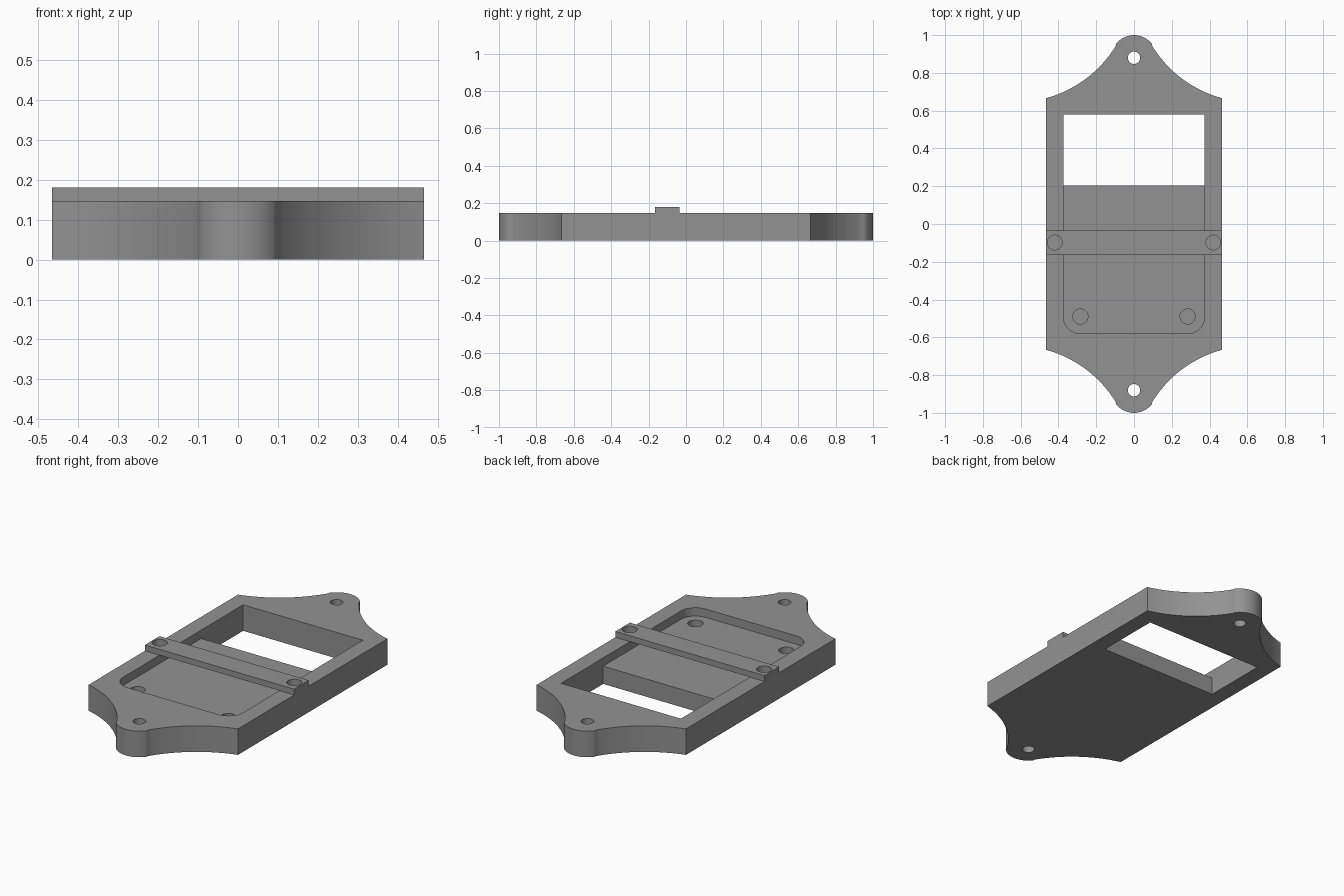
import bpy, bmesh, math

if "Cube" in bpy.data.objects:
    bpy.data.objects.remove(bpy.data.objects["Cube"])

H, FLOOR, BAR_TOP = 0.147, 0.10, 0.18      # plate, pocket floor and bar heights
W, Y_SHOULDER = 0.466, 0.666               # half width, shoulder position
PX, PY = 0.374, 0.58                       # pocket half sizes

grey = bpy.data.materials.new("grey")
grey.diffuse_color = (0.29, 0.29, 0.29, 1)
grey.use_nodes = True
grey.node_tree.nodes["Principled BSDF"].inputs["Base Color"].default_value = grey.diffuse_color


def arc(cx, cy, r, a0, a1, n):
    return [(cx + r * math.cos(a0 + (a1 - a0) * i / n),
             cy + r * math.sin(a0 + (a1 - a0) * i / n)) for i in range(n + 1)]


def prism(name, pts, z0, z1):
    """Extrude a counter-clockwise outline from z0 to z1."""
    bm = bmesh.new()
    face = bm.faces.new([bm.verts.new((x, y, z0)) for x, y in pts])
    ext = bmesh.ops.extrude_face_region(bm, geom=[face])
    for v in ext["geom"]:
        if isinstance(v, bmesh.types.BMVert):
            v.co.z = z1
    bmesh.ops.recalc_face_normals(bm, faces=bm.faces)
    me = bpy.data.meshes.new(name)
    bm.to_mesh(me)
    bm.free()
    me.materials.append(grey)
    ob = bpy.data.objects.new(name, me)
    bpy.context.collection.objects.link(ob)
    return ob


def rect(x0, x1, y0, y1):
    return [(x0, y0), (x1, y0), (x1, y1), (x0, y1)]


def cut(ob, cutter):
    m = ob.modifiers.new(cutter.name, 'BOOLEAN')
    m.operation, m.solver, m.object = 'DIFFERENCE', 'EXACT', cutter
    cutter.hide_render = True
    cutter.hide_set(True)


def hole(name, x, y, r, z0, z1):
    return prism(name, arc(x, y, r, 0, 2 * math.pi, 32)[:-1], z0, z1)


# Plate outline: concave shoulder flowing into a rounded ear, then mirrored
cx, cy, ey, er = 0.63, 1.27, 0.88, 0.12
r = math.hypot(cx - W, cy - Y_SHOULDER)
a0 = math.atan2(Y_SHOULDER - cy, W - cx) + 2 * math.pi
a1 = math.atan2(ey - cy, -cx) + 2 * math.pi
shoulder = arc(cx, cy, r, a0, a1, 20)
ear = arc(0, ey, er, a1 - math.pi, math.pi / 2, 10)
quarter = shoulder + ear[1:]
half = quarter + [(-x, y) for x, y in quarter[-2::-1]]
plate = prism("mounting_plate", half + [(-x, -y) for x, y in half], 0, H)

# Pocket with two rounded front corners, and the window behind it
c = 0.09
pocket = (arc(-PX + c, -PY + c, c, math.pi, 1.5 * math.pi, 10)
          + arc(PX - c, -PY + c, c, 1.5 * math.pi, 2 * math.pi, 10)
          + [(PX, PY), (-PX, PY)])
cut(plate, prism("pocket_cutter", pocket, FLOOR, H + 0.1))
cut(plate, prism("window_cutter", rect(-PX, PX, 0.205, PY), -0.1, H + 0.05))

# Strap bridging the pocket
bar = prism("cross_bar", rect(-W, W, -0.165, -0.035), H, BAR_TOP)

# Ear holes go through; screw holes are blind
for s in (-1, 1):
    cut(plate, hole("ear_hole_cutter", 0, s * ey, 0.033, -0.1, 0.3))
    cut(plate, hole("floor_hole_cutter", s * 0.284, -0.49, 0.04, 0.04, 0.3))
    screw = hole("bar_hole_cutter", s * 0.42, -0.098, 0.039, 0.04, 0.3)
    cut(plate, screw)
    cut(bar, screw)

# Apply the cuts and shade smooth except at real edges
for ob in (plate, bar):
    bpy.ops.object.select_all(action='DESELECT')
    ob.select_set(True)
    bpy.context.view_layer.objects.active = ob
    for m in list(ob.modifiers):
        bpy.ops.object.modifier_apply(modifier=m.name)
    bpy.ops.object.shade_smooth_by_angle(angle=math.radians(30))
